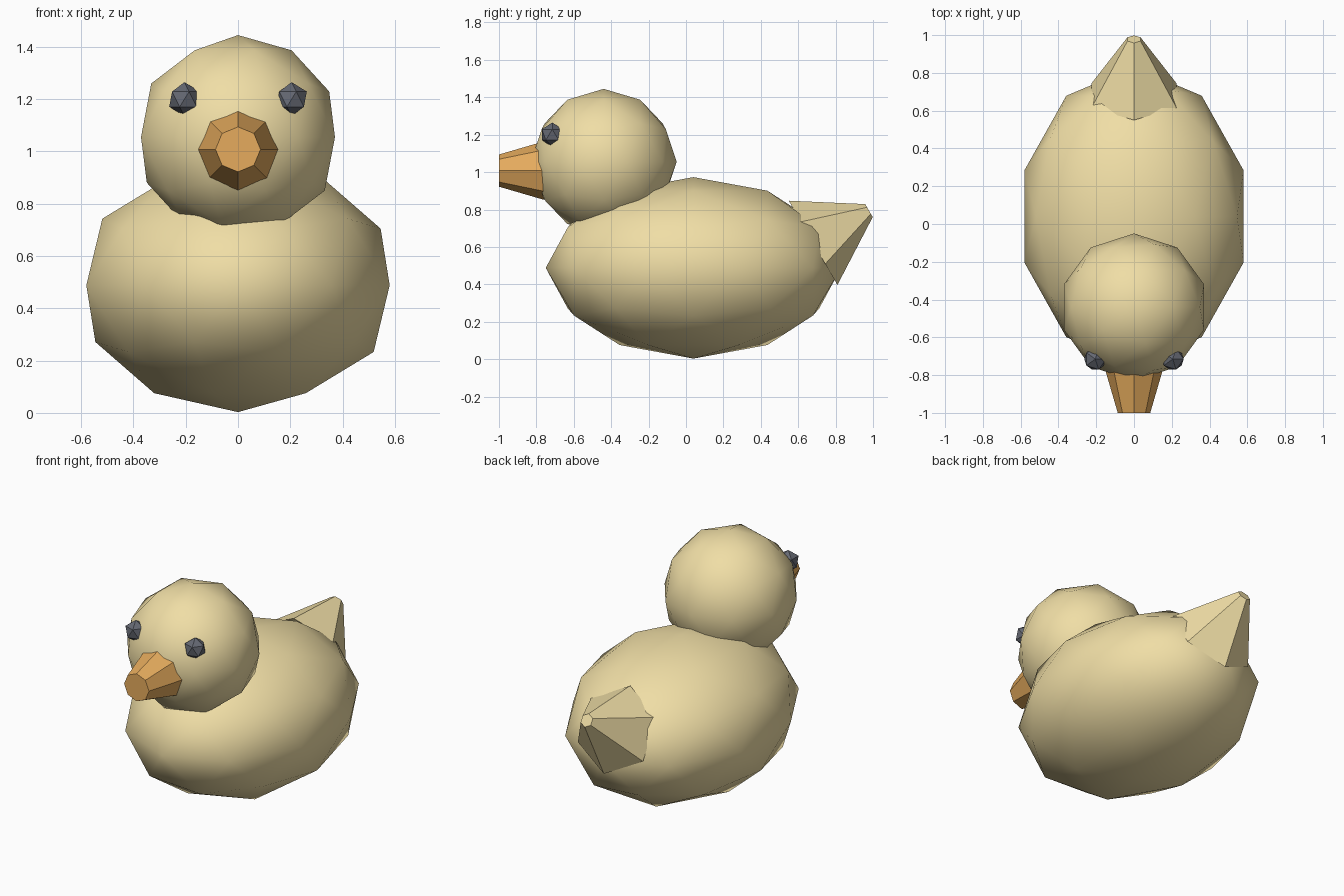
import bpy
from math import radians

if "Cube" in bpy.data.objects:
    bpy.data.objects.remove(bpy.data.objects["Cube"])


def paint(name, rgb):
    mat = bpy.data.materials.new(name)
    mat.diffuse_color = (*rgb, 1)
    mat.use_nodes = True
    mat.node_tree.nodes["Principled BSDF"].inputs["Base Color"].default_value = mat.diffuse_color
    return mat


cream = paint("cream", (0.87, 0.73, 0.38))
orange = paint("orange", (0.79, 0.41, 0.11))
dark = paint("dark_grey", (0.13, 0.14, 0.17))


def finish(name, mat, smooth):
    ob = bpy.context.object
    ob.name = name
    ob.data.materials.append(mat)
    if smooth:
        bpy.ops.object.shade_smooth()
    return ob


def ball(name, mat, loc, size, subdivisions, smooth):
    bpy.ops.mesh.primitive_ico_sphere_add(subdivisions=subdivisions, radius=1, location=loc)
    bpy.context.object.scale = size
    return finish(name, mat, smooth)


def taper(name, mat, sides, r1, r2, depth, loc, tilt):
    bpy.ops.mesh.primitive_cone_add(vertices=sides, radius1=r1, radius2=r2, depth=depth,
                                    location=loc, rotation=(radians(tilt), 0, 0))
    return finish(name, mat, False)


# Body and head: smooth-shaded low-poly balls
ball("body", cream, (0, 0.04, 0.488), (0.61, 0.79, 0.485), 2, True)
ball("head", cream, (0, -0.44, 1.055), (0.39, 0.39, 0.39), 2, True)

# Beak: blunt eight-sided cone pointing forward
taper("beak", orange, 8, 0.156, 0.086, 0.24, (0, -0.88, 1.008), 90)

# Tail: six-sided cone tilted up and back
taper("tail", cream, 6, 0.26, 0.04, 0.345, (0, 0.829, 0.708), -60)

# Eyes
for side, x in (("left", -0.205), ("right", 0.205)):
    ball(side + "_eye", dark, (x, -0.715, 1.2), (0.065, 0.065, 0.065), 1, False)
